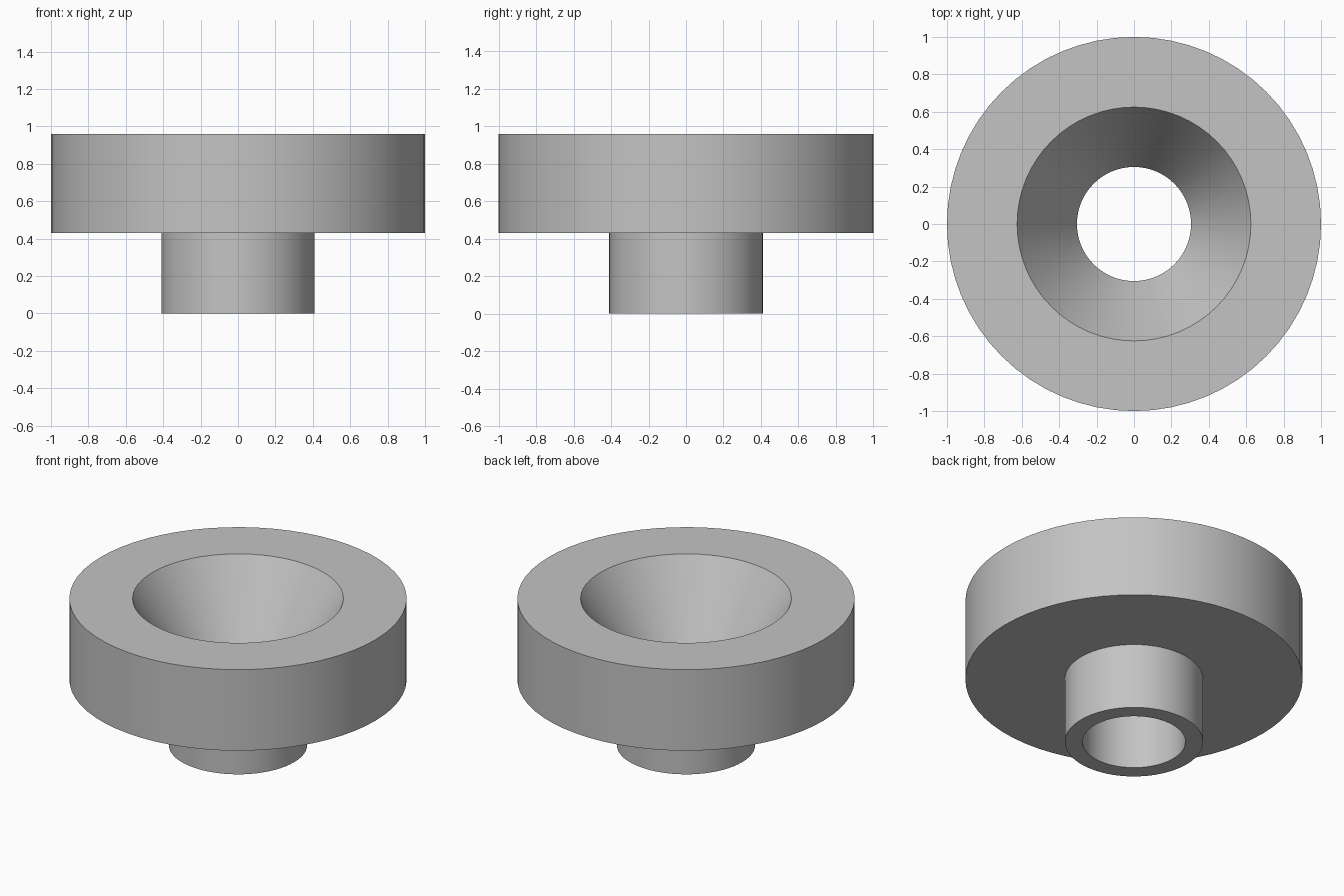
import bpy, bmesh, math

cube = bpy.data.objects.get("Cube")
if cube:
    bpy.data.objects.remove(cube, do_unlink=True)

SIDES = 64

# Plain grey material
grey = bpy.data.materials.new("plain_grey")
grey.use_nodes = True
colour = (0.55, 0.55, 0.55, 1)
grey.diffuse_color = colour
grey.node_tree.nodes["Principled BSDF"].inputs["Base Color"].default_value = colour


def lathe(name, profile, material):
    """Revolve a closed (radius, height) profile about the z axis."""
    bm = bmesh.new()
    rings = []
    for r, z in profile:
        angles = [2 * math.pi * i / SIDES for i in range(SIDES)]
        rings.append([bm.verts.new((r * math.cos(a), r * math.sin(a), z)) for a in angles])
    for k, ring in enumerate(rings):
        following = rings[(k + 1) % len(rings)]
        for i in range(SIDES):
            j = (i + 1) % SIDES
            bm.faces.new((ring[i], ring[j], following[j], following[i]))
    bmesh.ops.recalc_face_normals(bm, faces=bm.faces)
    mesh = bpy.data.meshes.new(name)
    bm.to_mesh(mesh)
    bm.free()
    mesh.materials.append(material)
    obj = bpy.data.objects.new(name, mesh)
    bpy.context.collection.objects.link(obj)
    bpy.ops.object.select_all(action='DESELECT')
    obj.select_set(True)
    bpy.context.view_layer.objects.active = obj
    bpy.ops.object.shade_smooth_by_angle(angle=math.radians(25))
    return obj


# Dimensions
flange_radius, neck_radius = 1.0, 0.41
bore_radius, rim_radius = 0.305, 0.625
shoulder, top = 0.43, 0.96

# Flanged bushing: neck, wide flange, conical recess, straight bore
lathe("flanged_bushing", [
    (bore_radius, 0),
    (neck_radius, 0),
    (neck_radius, shoulder),
    (flange_radius, shoulder),
    (flange_radius, top),
    (rim_radius, top),
    (bore_radius, shoulder),
], grey)
